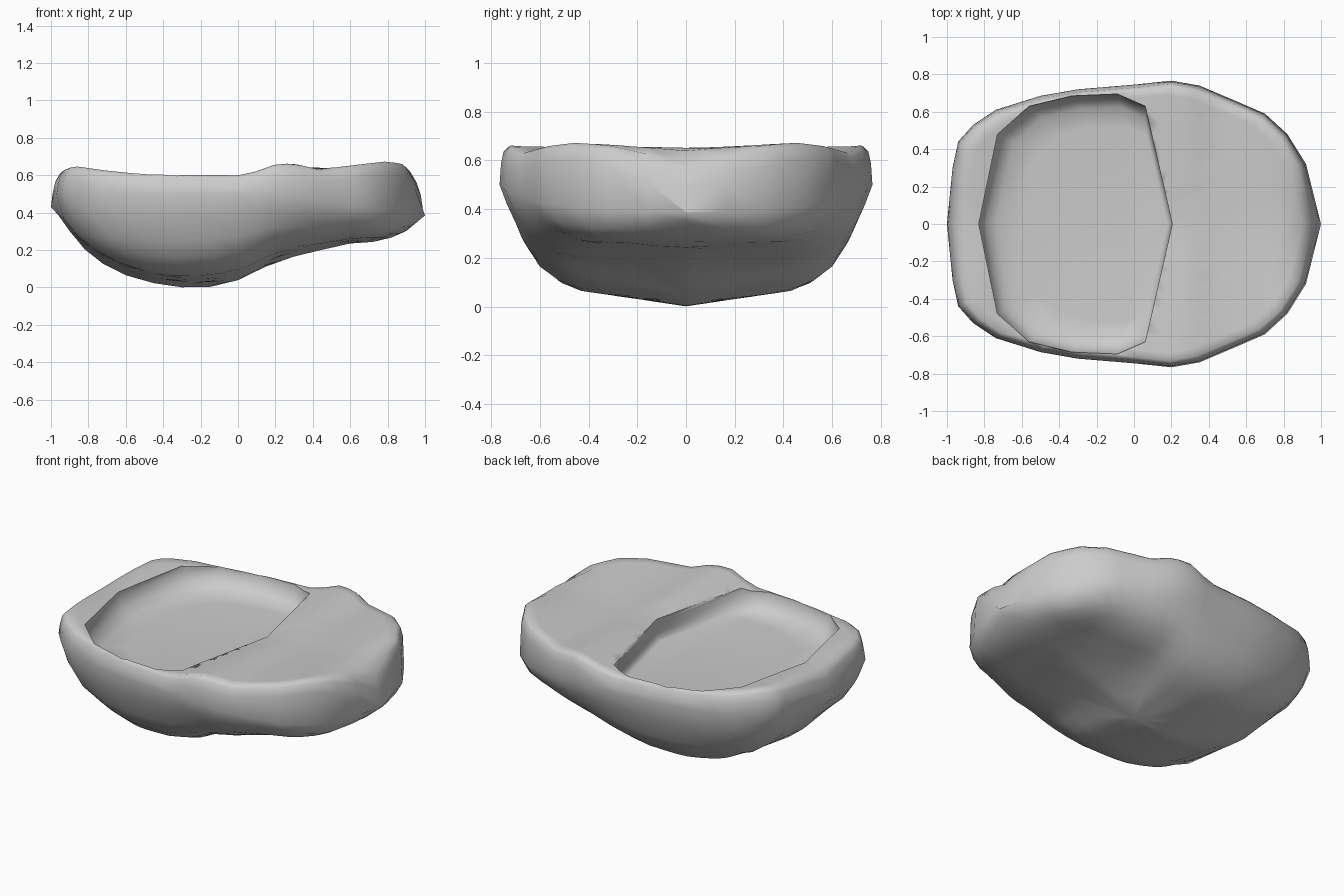
import bpy, bmesh, math

if "Cube" in bpy.data.objects:
    bpy.data.objects.remove(bpy.data.objects["Cube"])


def lerp_table(table, x):
    """Piecewise linear lookup in a list of (x, value)."""
    if x <= table[0][0]:
        return table[0][1]
    for (x0, v0), (x1, v1) in zip(table, table[1:]):
        if x <= x1:
            return v0 + (v1 - v0) * (x - x0) / (x1 - x0)
    return table[-1][1]


def mirror_loop(half):
    """Close a half outline (y >= 0, both ends on y = 0) into a full loop."""
    return half + [(x, -y) for x, y in half[-2:0:-1]]


def loft(name, rings, start=None, end=None):
    """Skin rings of equal size; close the ends with a point or an n-gon."""
    bm = bmesh.new()
    loops = [[bm.verts.new(p) for p in r] for r in rings]
    n = len(rings[0])
    for a, b in zip(loops, loops[1:]):
        for i in range(n):
            j = (i + 1) % n
            bm.faces.new((a[i], a[j], b[j], b[i]))
    for loop, tip in ((loops[0], start), (loops[-1], end)):
        if tip:
            v = bm.verts.new(tip)
            for i in range(n):
                bm.faces.new((loop[i], loop[(i + 1) % n], v))
        else:
            bm.faces.new(loop)
    bmesh.ops.recalc_face_normals(bm, faces=bm.faces)
    mesh = bpy.data.meshes.new(name)
    bm.to_mesh(mesh)
    bm.free()
    obj = bpy.data.objects.new(name, mesh)
    bpy.context.collection.objects.link(obj)
    return obj


# Plan outline and the profiles along x
half = [(-1, 0), (-.97, .3), (-.94, .44), (-.86, .53), (-.74, .61), (-.5, .685),
        (-.3, .72), (0, .745), (.2, .766), (.35, .74), (.55, .655), (.7, .59),
        (.82, .48), (.92, .32), (1, 0)]
bottom = [(-1, .43), (-.97, .4), (-.85, .23), (-.74, .135), (-.57, .05), (-.35, 0),
          (-.13, .003), (.04, .05), (.2, .14), (.4, .19), (.6, .235), (.75, .245),
          (.88, .285), (1, .385)]
top = [(-1, .56), (-.95, .61), (-.87, .63), (-.7, .605), (-.5, .585), (0, .58),
       (.1, .59), (.2, .615), (.3, .635), (.42, .62), (.6, .635), (.8, .652), (.9, .64),
       (.97, .54), (1, .43)]
girth = [(-1, .5), (.2, .5), (.5, .45), (1, .385)]
flare = [(0, 0), (.66, .14), (.85, .36), (.93, .6), (1, 1)]
lift = [(0, .02), (.2, .045), (.3, .03), (.42, .01), (.8, .025), (1, .015)]


def frac(x, y):
    return min(1, abs(y) / max(.02, lerp_table(half, x)))


def under(x, y):
    b = lerp_table(bottom, x)
    return b + (lerp_table(girth, x) - b) * lerp_table(flare, frac(x, y))


def over(x, y, drop=0):
    return lerp_table(top, x) + lerp_table(lift, x) * frac(x, y) - drop


# Stone-like body: underside rings, widest ring, rounded rim, top rings
dense = []
for (xa, ya), (xb, yb) in zip(half, half[1:]):
    dense += [(xa, ya), ((xa + xb) / 2, (ya + yb) / 2)]
outline = mirror_loop(dense + [half[-1]])
rings = []
for s in (.15, .3, .45, .6, .72, .82, .9, .96, 1):
    rings.append([(x * s, y * s, under(x * s, y * s)) for x, y in outline])
for s, drop in ((.992, .07), (.978, .02), (.955, 0), (.9, 0), (.8, 0), (.7, 0), (.6, 0),
                (.5, 0), (.4, 0), (.3, 0), (.2, 0), (.1, 0)):
    rings.append([(x * s, y * s, over(x * s, y * s, drop)) for x, y in outline])
body = loft("dished_body", rings, (0, 0, under(0, 0)), (0, 0, over(0, 0)))

# Recess with sloped walls, flat in the middle
rim = mirror_loop([(-.83, 0), (-.73, .48), (-.56, .63), (-.33, .685), (-.09, .695),
                   (.06, .63), (.205, 0)])


def recess_ring(k, z):
    return [(.1 + (x - .1) * k, y * k, z) for x, y in rim]


cutter = loft("recess_cutter", [recess_ring(1, .9), recess_ring(1, .585),
                                recess_ring(.96, .53), recess_ring(.9, .495),
                                recess_ring(.75, .485)])
cutter.hide_render = True

mod = body.modifiers.new("recess", 'BOOLEAN')
mod.operation = 'DIFFERENCE'
mod.solver = 'EXACT'
mod.object = cutter
bpy.context.view_layer.objects.active = body
body.select_set(True)
bpy.ops.object.modifier_apply(modifier=mod.name)
bpy.data.objects.remove(cutter)
bpy.ops.object.shade_smooth_by_angle(angle=math.radians(75))
